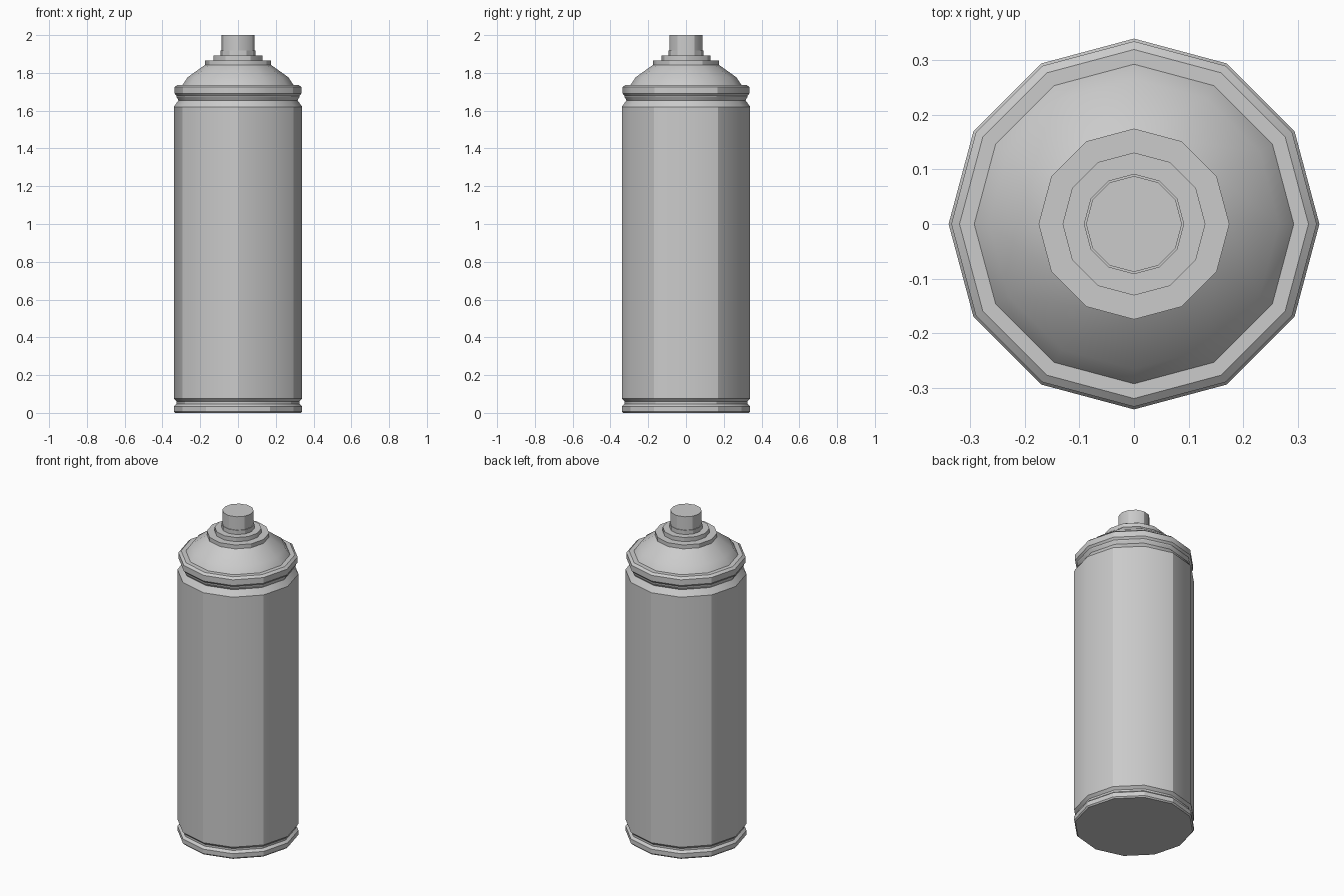
import bpy, bmesh, math

if "Cube" in bpy.data.objects:
    bpy.data.objects.remove(bpy.data.objects["Cube"])

SIDES = 12


def lathe(name, profile, cap_bottom=False, cap_top=False):
    """Revolve (radius, height) points around z."""
    bm = bmesh.new()
    rings = []
    for r, z in profile:
        rings.append([bm.verts.new((r * math.cos(math.tau * i / SIDES),
                                    r * math.sin(math.tau * i / SIDES), z))
                      for i in range(SIDES)])
    for a, b in zip(rings, rings[1:]):
        for i in range(SIDES):
            j = (i + 1) % SIDES
            bm.faces.new((a[i], a[j], b[j], b[i]))
    if cap_bottom:
        bm.faces.new(rings[0][::-1])
    if cap_top:
        bm.faces.new(rings[-1])
    mesh = bpy.data.meshes.new(name)
    bm.to_mesh(mesh)
    bm.free()
    obj = bpy.data.objects.new(name, mesh)
    bpy.context.collection.objects.link(obj)
    bpy.ops.object.select_all(action='DESELECT')
    obj.select_set(True)
    bpy.context.view_layer.objects.active = obj
    bpy.ops.object.shade_smooth_by_angle(angle=math.radians(30))
    return obj


# Body with bottom bead, groove and tapered neck
lathe("can_body", [(0.333, 0), (0.34, 0.008), (0.34, 0.035), (0.325, 0.048),
                   (0.325, 0.06), (0.34, 0.075), (0.34, 1.62),
                   (0.315, 1.655), (0.325, 1.672)], cap_bottom=True)

# Crimped rim between body and dome
lathe("crimped_rim", [(0.325, 1.672), (0.325, 1.678), (0.335, 1.69), (0.335, 1.725),
                      (0.32, 1.737), (0.293, 1.737)])

# Domed shoulder
lathe("dome", [(0.293, 1.737), (0.266, 1.777), (0.175, 1.842)])

# Stepped valve cup
lathe("valve_cup", [(0.175, 1.842), (0.175, 1.866), (0.131, 1.866),
                    (0.131, 1.892), (0.092, 1.892)])

# Spray button with slightly wider base
lathe("spray_button", [(0.092, 1.892), (0.092, 1.918), (0.088, 1.918),
                       (0.088, 2.0)], cap_top=True)
